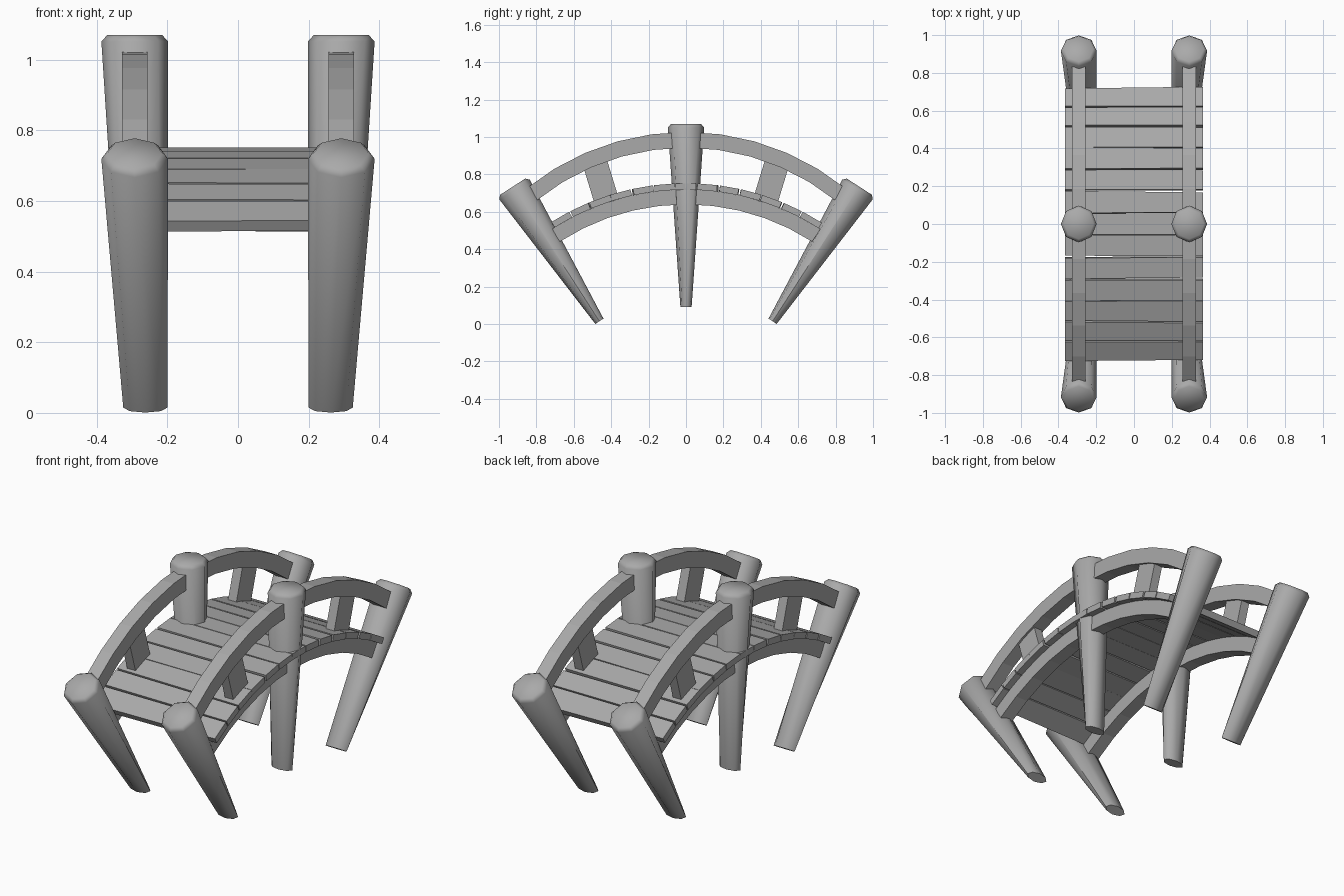
import bpy, bmesh, math, random
from mathutils import Matrix, Vector

random.seed(4)
old = bpy.data.objects.get("Cube")
if old:
    bpy.data.objects.remove(old, do_unlink=True)

GREY = (0.4, 0.4, 0.4, 1)
mat = bpy.data.materials.new("plain_grey")
mat.use_nodes = True
mat.diffuse_color = GREY
bsdf = mat.node_tree.nodes["Principled BSDF"]
bsdf.inputs["Base Color"].default_value = GREY


def finish(name, bm):
    bmesh.ops.recalc_face_normals(bm, faces=bm.faces)
    mesh = bpy.data.meshes.new(name)
    bm.to_mesh(mesh)
    bm.free()
    mesh.materials.append(mat)
    obj = bpy.data.objects.new(name, mesh)
    bpy.context.collection.objects.link(obj)
    return obj


def loft(name, rings):
    """Skin a list of equal rings and close both ends."""
    bm = bmesh.new()
    loops = [[bm.verts.new(p) for p in ring] for ring in rings]
    n = len(loops[0])
    for a, b in zip(loops, loops[1:]):
        for i in range(n):
            j = (i + 1) % n
            bm.faces.new((a[i], a[j], b[j], b[i]))
    bm.faces.new(loops[0])
    bm.faces.new(loops[-1])
    return finish(name, bm)


def post(name, side, base_y, base_z, tilt, length, foot):
    """Octagonal post: straight inner edge, tapered outside, chamfered cap."""
    place = Matrix.Translation((0, base_y, base_z)) @ Matrix.Rotation(tilt, 4, 'X')
    rings = []
    for cx, rx, ry, z in ((.2625, .0625, foot, 0), (.2925, .0945, .097, length),
                          (.2925, .078, .08, length + .018)):
        ring = []
        for i in range(8):
            a = i * math.pi / 4
            ring.append(place @ Vector((side * (cx + rx * math.cos(a)), ry * math.sin(a), z)))
        rings.append(ring)
    obj = loft(name, rings)
    bpy.ops.object.select_all(action='DESELECT')
    obj.select_set(True)
    bpy.context.view_layer.objects.active = obj
    bpy.ops.object.shade_smooth_by_angle(angle=math.radians(55))


def arc_beam(name, x, width, center_z, r_out, r_in, half_angle, steps=10):
    """Rectangular beam bent along an arc in the YZ plane."""
    rings = []
    for i in range(steps + 1):
        a = half_angle * (2 * i / steps - 1)
        rings.append([(x + dx, r * math.sin(a), center_z + r * math.cos(a))
                      for dx, r in ((-width / 2, r_in), (width / 2, r_in),
                                    (width / 2, r_out), (-width / 2, r_out))])
    loft(name, rings)


def block(name, size, place, skew=0):
    """Box whose long edges may run slightly out of square."""
    bm = bmesh.new()
    bmesh.ops.create_cube(bm, size=1)
    shift = {s: random.uniform(-skew, skew) for s in ((1, 1), (1, -1), (-1, 1), (-1, -1))}
    for v in bm.verts:
        key = (1 if v.co.x > 0 else -1, 1 if v.co.y > 0 else -1)
        v.co = Vector([c * s for c, s in zip(v.co, size)])
        v.co.y += shift[key]
    bm.transform(place)
    finish(name, bm)


# Posts, handrails, stringers and balusters on both sides
TILT = math.radians(32.8)
for side, label in ((1, "left"), (-1, "right")):
    post(f"middle_post_{label}", side, 0, .09, 0, .962, .03)
    for s, end in ((1, "back"), (-1, "front")):
        post(f"{end}_post_{label}", side, s * .463, .015, -s * TILT, .838, .026)
        place = (Matrix.Translation((side * .2925, s * .457, .765))
                 @ Matrix.Rotation(-s * math.radians(17), 4, 'X'))
        block(f"{end}_baluster_{label}", (.05, .132, .27), place)
    arc_beam(f"handrail_{label}", side * .2925, .073, -.33, 1.357, 1.273, .68)
    arc_beam(f"stringer_{label}", side * .2925, .073, -.6, 1.32, 1.24, .575)

# Deck planks laid along the arc
COUNT, RADIUS, PITCH = 13, 1.335, .0872
for i in range(COUNT):
    a = (i - (COUNT - 1) / 2) * PITCH
    place = (Matrix.Translation((0, RADIUS * math.sin(a), -.6 + RADIUS * math.cos(a)))
             @ Matrix.Rotation(-a, 4, 'X'))
    block(f"deck_plank_{i + 1}", (.73, .108, .034), place, skew=.006)
